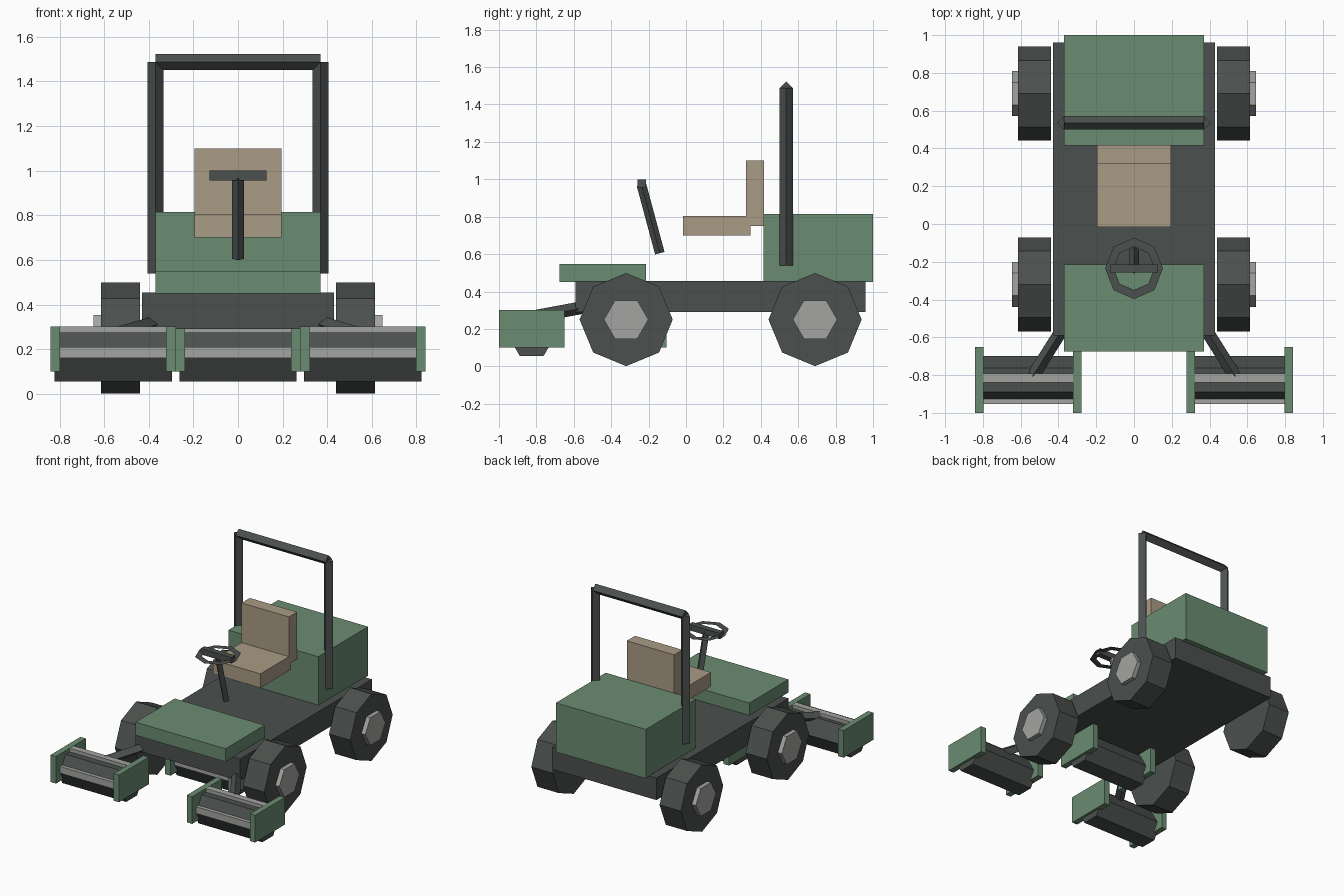
import bpy, bmesh, math
from mathutils import Vector

if "Cube" in bpy.data.objects:
    bpy.data.objects.remove(bpy.data.objects["Cube"])


def material(name, rgb):
    m = bpy.data.materials.new(name)
    m.diffuse_color = (*rgb, 1)
    m.use_nodes = True
    m.node_tree.nodes["Principled BSDF"].inputs["Base Color"].default_value = m.diffuse_color
    return m


GREEN = material("green_paint", (0.147, 0.263, 0.165))
DARK = material("dark_metal", (0.07, 0.08, 0.075))
TAN = material("seat_tan", (0.40, 0.33, 0.235))
STEEL = material("light_steel", (0.37, 0.37, 0.355))


def finish(name, bm, mat):
    bmesh.ops.recalc_face_normals(bm, faces=bm.faces)
    me = bpy.data.meshes.new(name)
    bm.to_mesh(me)
    bm.free()
    me.materials.append(mat)
    ob = bpy.data.objects.new(name, me)
    bpy.context.collection.objects.link(ob)
    return ob


def box(name, x, y, z, mat):
    """Box from (min, max) ranges."""
    bm = bmesh.new()
    bmesh.ops.create_cube(bm, size=1)
    for v in bm.verts:
        v.co = [r[0] + (c + 0.5) * (r[1] - r[0]) for c, r in zip(v.co, (x, y, z))]
    return finish(name, bm, mat)


def prism(name, a, b, r, sides, mat):
    """Regular prism from a to b, first corner pointing sideways."""
    a, b = Vector(a), Vector(b)
    d = (b - a).normalized()
    up = Vector((0, 1, 0)) if abs(d.z) > 0.9 else Vector((0, 0, 1))
    u = up.cross(d).normalized()
    v = d.cross(u)
    bm = bmesh.new()
    rings = []
    for p in (a, b):
        angles = [2 * math.pi * i / sides for i in range(sides)]
        rings.append([bm.verts.new(p + r * (math.cos(t) * u + math.sin(t) * v)) for t in angles])
        bm.faces.new(rings[-1])
    for i in range(sides):
        j = (i + 1) % sides
        bm.faces.new((rings[0][i], rings[0][j], rings[1][j], rings[1][i]))
    return finish(name, bm, mat)


# Body
box("chassis", (-0.43, 0.43), (-0.59, 0.96), (0.29, 0.455), DARK)
box("front_deck", (-0.37, 0.37), (-0.675, -0.215), (0.45, 0.547), GREEN)
box("engine_cover", (-0.37, 0.37), (0.415, 1.0), (0.45, 0.815), GREEN)

# Seat
box("seat_base", (-0.195, 0.195), (-0.015, 0.345), (0.70, 0.805), TAN)
box("seat_back", (-0.195, 0.195), (0.32, 0.417), (0.75, 1.10), TAN)

# Roll bar
for s in (-1, 1):
    prism("roll_bar_post", (s * 0.37, 0.535, 0.54), (s * 0.37, 0.535, 1.487), 0.036, 4, DARK)
prism("roll_bar_top", (-0.37, 0.535, 1.487), (0.37, 0.535, 1.487), 0.036, 4, DARK)

# Steering column, cross bar and flat octagonal rim
prism("steering_column", (0, -0.14, 0.605), (0, -0.238, 0.97), 0.026, 4, DARK)
box("steering_crossbar", (-0.127, 0.127), (-0.258, -0.214), (0.957, 1.0), DARK)
bm = bmesh.new()
loops = [[bm.verts.new((r * math.cos(i * math.pi / 4), -0.235 + 1.06 * r * math.sin(i * math.pi / 4), 0.977))
          for i in range(8)] for r in (0.153, 0.108)]
for i in range(8):
    j = (i + 1) % 8
    bm.faces.new((loops[0][i], loops[0][j], loops[1][j], loops[1][i]))
finish("steering_rim", bm, DARK)

# Wheels with hubs
for y in (-0.32, 0.69):
    for s in (-1, 1):
        prism("tyre", (s * 0.44, y, 0.25), (s * 0.615, y, 0.25), 0.249, 8, DARK)
        prism("wheel_hub", (s * 0.50, y, 0.25), (s * 0.647, y, 0.25), 0.119, 6, STEEL)


def reel_unit(cx, cy):
    """Mowing reel between two side plates."""
    for s in (-1, 1):
        x = cx + s * 0.259
        box("reel_side_plate", (x - 0.022, x + 0.022), (cy - 0.175, cy + 0.175), (0.10, 0.302), GREEN)
    prism("reel_drum", (cx - 0.263, cy, 0.165), (cx + 0.263, cy, 0.165), 0.127, 6, DARK)
    for dy, z in ((-0.105, 0.186), (0.01, 0.277)):
        box("reel_blade", (cx - 0.245, cx + 0.245), (cy + dy - 0.024, cy + dy + 0.024),
            (z - 0.024, z + 0.024), STEEL)


# Two front reels with lift arms, one reel under the chassis
for s in (-1, 1):
    reel_unit(s * 0.56, -0.825)
    prism("lift_arm", (s * 0.375, -0.55, 0.315), (s * 0.545, -0.82, 0.265), 0.034, 4, DARK)
reel_unit(0, -0.28)
